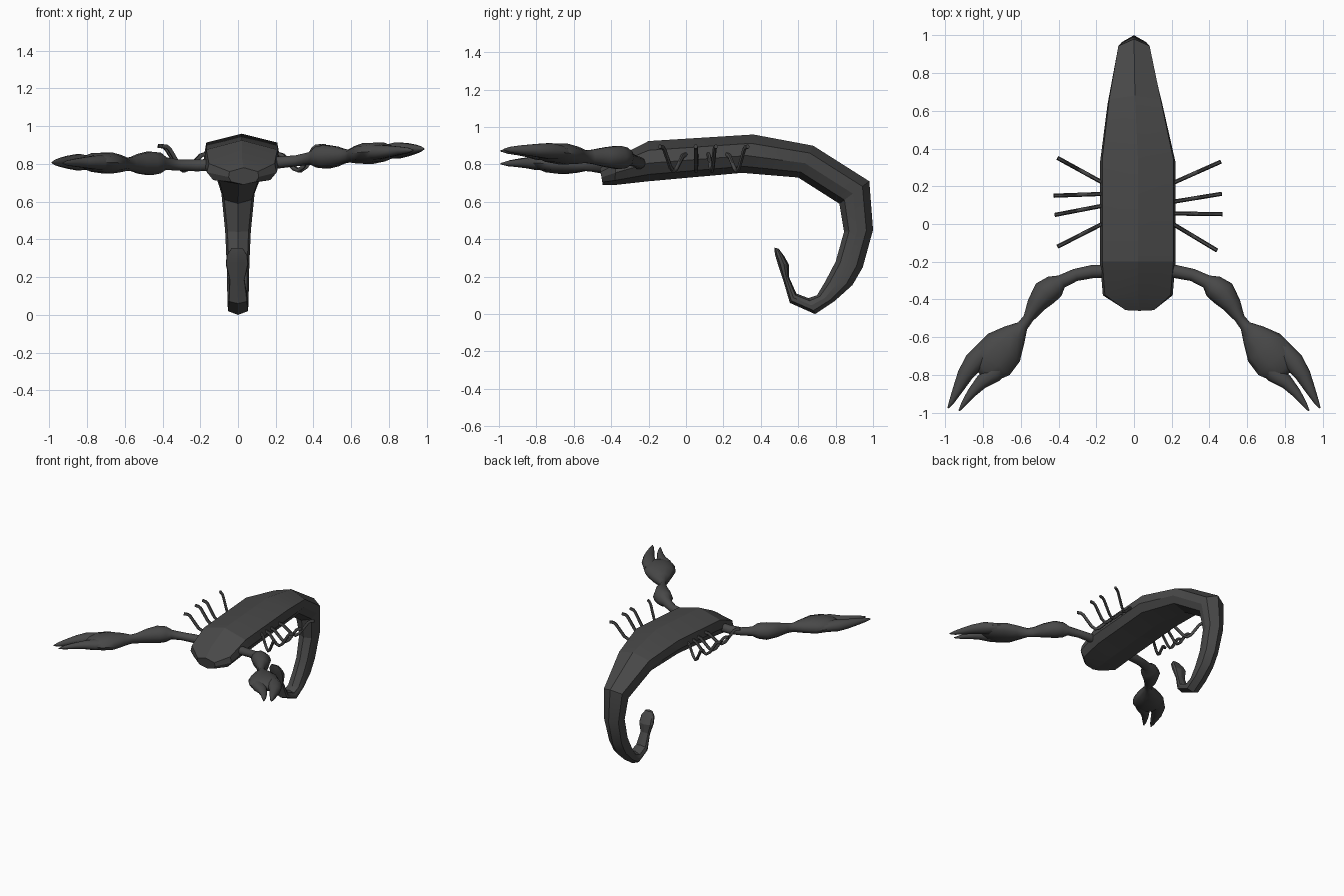
import bpy, bmesh, math
from mathutils import Vector

if "Cube" in bpy.data.objects:
    bpy.data.objects.remove(bpy.data.objects["Cube"])

shell = bpy.data.materials.new("dark_grey_shell")
shell.diffuse_color = (0.065, 0.065, 0.065, 1)
shell.use_nodes = True
shell.node_tree.nodes["Principled BSDF"].inputs["Base Color"].default_value = shell.diffuse_color


def skin_rings(name, rings, angle):
    """Bridge a list of equal-sized point rings into a capped mesh."""
    bm = bmesh.new()
    loops = [[bm.verts.new(p) for p in ring] for ring in rings]
    n = len(loops[0])
    for a, b in zip(loops, loops[1:]):
        for i in range(n):
            j = (i + 1) % n
            bm.faces.new((a[i], a[j], b[j], b[i]))
    bm.faces.new(loops[0])
    bm.faces.new(loops[-1])
    bmesh.ops.recalc_face_normals(bm, faces=bm.faces)
    mesh = bpy.data.meshes.new(name)
    bm.to_mesh(mesh)
    bm.free()
    mesh.materials.append(shell)
    obj = bpy.data.objects.new(name, mesh)
    bpy.context.collection.objects.link(obj)
    bpy.ops.object.select_all(action='DESELECT')
    obj.select_set(True)
    bpy.context.view_layer.objects.active = obj
    bpy.ops.object.shade_smooth_by_angle(angle=math.radians(angle))
    return obj


def limb(name, path, sides=10, angle=60):
    """Elliptical tube; path entries are (point, side radius, vertical radius)."""
    pts = [Vector(p[0]) for p in path]
    rings = []
    for i, (_, rs, rv) in enumerate(path):
        t = (pts[min(i + 1, len(pts) - 1)] - pts[max(i - 1, 0)]).normalized()
        s = t.cross(Vector((0, 0, 1))).normalized()
        u = s.cross(t)
        rings.append([pts[i] + s * rs * math.cos(2 * math.pi * k / sides)
                      + u * rv * math.sin(2 * math.pi * k / sides)
                      for k in range(sides)])
    return skin_rings(name, rings, angle)


# Body and curled tail: outer (y, z), inner (y, z), half width, centre x
stations = [
    ((-.46, .78), (-.445, .69), .08, .03),
    ((-.375, .835), (-.38, .69), .185, .02),
    ((-.2, .925), (-.2, .71), .2, .02),
    ((.36, .96), (.30, .755), .2, .02),
    ((.68, .90), (.60, .73), .145, .005),
    ((.98, .71), (.82, .59), .088, 0),
    ((1.0, .45), (.845, .44), .068, 0),
    ((.945, .25), (.80, .28), .06, 0),
    ((.89, .155), (.745, .175), .058, 0),
    ((.795, .07), (.70, .10), .056, 0),
    ((.69, .0), (.655, .085), .055, 0),
    ((.555, .06), (.59, .11), .05, 0),
    ((.52, .18), (.55, .20), .04, -.005),
    ((.49, .27), (.55, .265), .06, -.005),
    ((.475, .32), (.525, .31), .055, -.005),
    ((.473, .355), (.495, .35), .03, -.005),
]
# Cross-section: fraction of half width, fraction from inner to outer edge
section = [(0, 1), (.94, .77), (1, .45), (.82, .17), (0, 0),
           (-.82, .17), (-1, .45), (-.94, .77)]
rings = []
for (oy, oz), (iy, iz), w, cx in stations:
    rings.append([Vector((cx + w * u, iy + (oy - iy) * v, iz + (oz - iz) * v))
                  for u, v in section])
skin_rings("body_and_tail", rings, 20)

# Pincer arms on the right side: (x, y, z), side radius, vertical radius
arm = [((.15, -.25, .80), .035, .033), ((.22, -.252, .80), .035, .033),
       ((.31, -.27, .805), .033, .03), ((.385, -.305, .815), .036, .035),
       ((.42, -.33, .82), .062, .058), ((.47, -.365, .82), .07, .065),
       ((.52, -.43, .82), .05, .055), ((.56, -.50, .82), .028, .04),
       ((.59, -.54, .82), .03, .035), ((.635, -.59, .825), .07, .048),
       ((.69, -.655, .83), .112, .058), ((.75, -.725, .835), .118, .052),
       ((.79, -.775, .837), .085, .035), ((.81, -.80, .838), .03, .015)]
outer_finger = [((.78, -.66, .835), .05, .035), ((.845, -.73, .84), .055, .045),
                ((.895, -.80, .842), .042, .036), ((.935, -.88, .843), .027, .026),
                ((.965, -.94, .843), .015, .016), ((.985, -.975, .843), .004, .004)]
inner_finger = [((.68, -.725, .832), .05, .035), ((.745, -.79, .835), .052, .04),
                ((.81, -.84, .837), .036, .03), ((.86, -.895, .838), .025, .022),
                ((.90, -.95, .838), .015, .015), ((.927, -.99, .838), .004, .004)]
for side, label in ((1, "right"), (-1, "left")):
    for part, path in (("arm", arm), ("outer_finger", outer_finger),
                       ("inner_finger", inner_finger)):
        # The pair is tilted slightly, right side higher
        tilted = [((side * x, y, z + .037 * side * x), rs, rv)
                  for (x, y, z), rs, rv in path]
        limb(f"{label}_{part}", tilted)

# Thin legs: root (x, y) to foot (x, y), dipping down then rising to the foot
legs = {
    "right": [((.19, .21), (.46, .33)), ((.19, .115), (.465, .16)),
              ((.19, .056), (.468, .052)), ((.19, .01), (.44, -.14))],
    "left": [((-.15, .21), (-.405, .35)), ((-.15, .16), (-.425, .15)),
             ((-.15, .10), (-.42, .048)), ((-.15, .01), (-.405, -.12))],
}
profile = [(0, .86), (.18, .845), (.42, .775), (.52, .765), (.62, .785),
           (.84, .88), (.9, .892), (1, .895)]
for label, pairs in legs.items():
    for i, (a, b) in enumerate(pairs):
        path = [((a[0] + (b[0] - a[0]) * t, a[1] + (b[1] - a[1]) * t, z), .011, .012)
                for t, z in profile]
        limb(f"{label}_leg_{i + 1}", path, sides=6)
